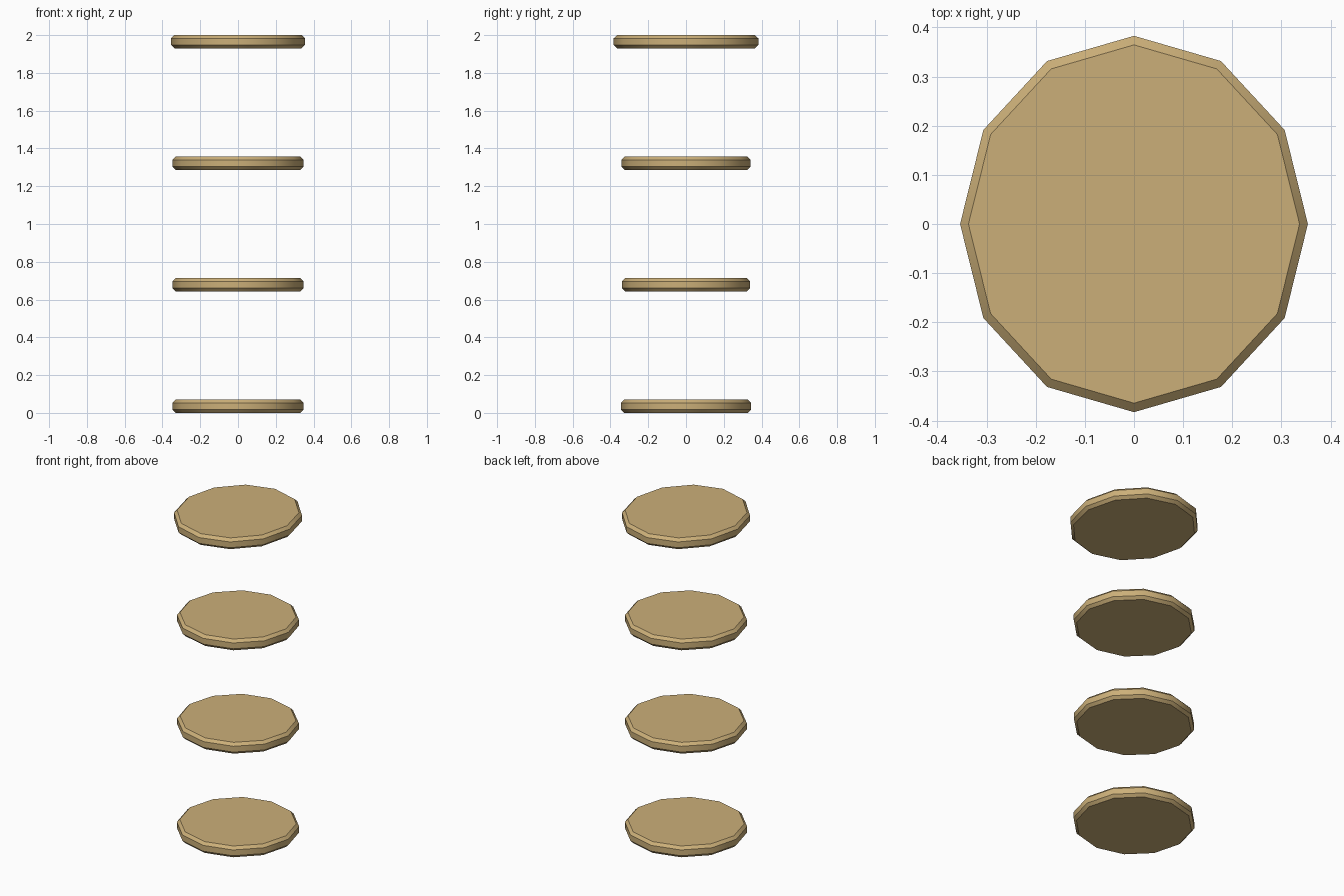
import bpy
import math

cube = bpy.data.objects.get("Cube")
if cube:
    bpy.data.objects.remove(cube, do_unlink=True)

# Pale wood material
wood = bpy.data.materials.new("pale_wood")
wood.use_nodes = True
colour = (0.60, 0.43, 0.19, 1)
wood.diffuse_color = colour
wood.node_tree.nodes["Principled BSDF"].inputs["Base Color"].default_value = colour

SIDES = 12
THICK = 0.07
BEVEL = 0.017


def disc(name, rx, ry, z):
    """Twelve-sided slab with chamfered rims, its underside at height z."""
    rings = [(1 - BEVEL / 0.354, 0), (1, BEVEL),
             (1, THICK - BEVEL), (1 - BEVEL / 0.354, THICK)]
    verts, faces = [], []
    for scale, h in rings:
        for i in range(SIDES):
            a = math.tau * i / SIDES
            verts.append((rx * scale * math.cos(a), ry * scale * math.sin(a), h))
    for r in range(len(rings) - 1):
        for i in range(SIDES):
            j = (i + 1) % SIDES
            low, high = r * SIDES, (r + 1) * SIDES
            faces.append((low + i, low + j, high + j, high + i))
    faces.append(tuple(reversed(range(SIDES))))
    faces.append(tuple(range(3 * SIDES, 4 * SIDES)))
    mesh = bpy.data.meshes.new(name)
    mesh.from_pydata(verts, [], faces)
    mesh.materials.append(wood)
    obj = bpy.data.objects.new(name, mesh)
    obj.location.z = z
    bpy.context.collection.objects.link(obj)
    # Smooth around the rim, crisp at the chamfers
    bpy.ops.object.select_all(action="DESELECT")
    obj.select_set(True)
    bpy.context.view_layer.objects.active = obj
    bpy.ops.object.shade_smooth_by_angle(angle=math.radians(35))


# Four shelves, evenly spaced, the top one widest
sizes = [("bottom_shelf", 0.347, 0.344), ("lower_middle_shelf", 0.347, 0.339),
         ("upper_middle_shelf", 0.347, 0.341), ("top_shelf", 0.354, 0.383)]
step = (2 - THICK) / (len(sizes) - 1)
for n, (name, rx, ry) in enumerate(sizes):
    disc(name, rx, ry, n * step)
